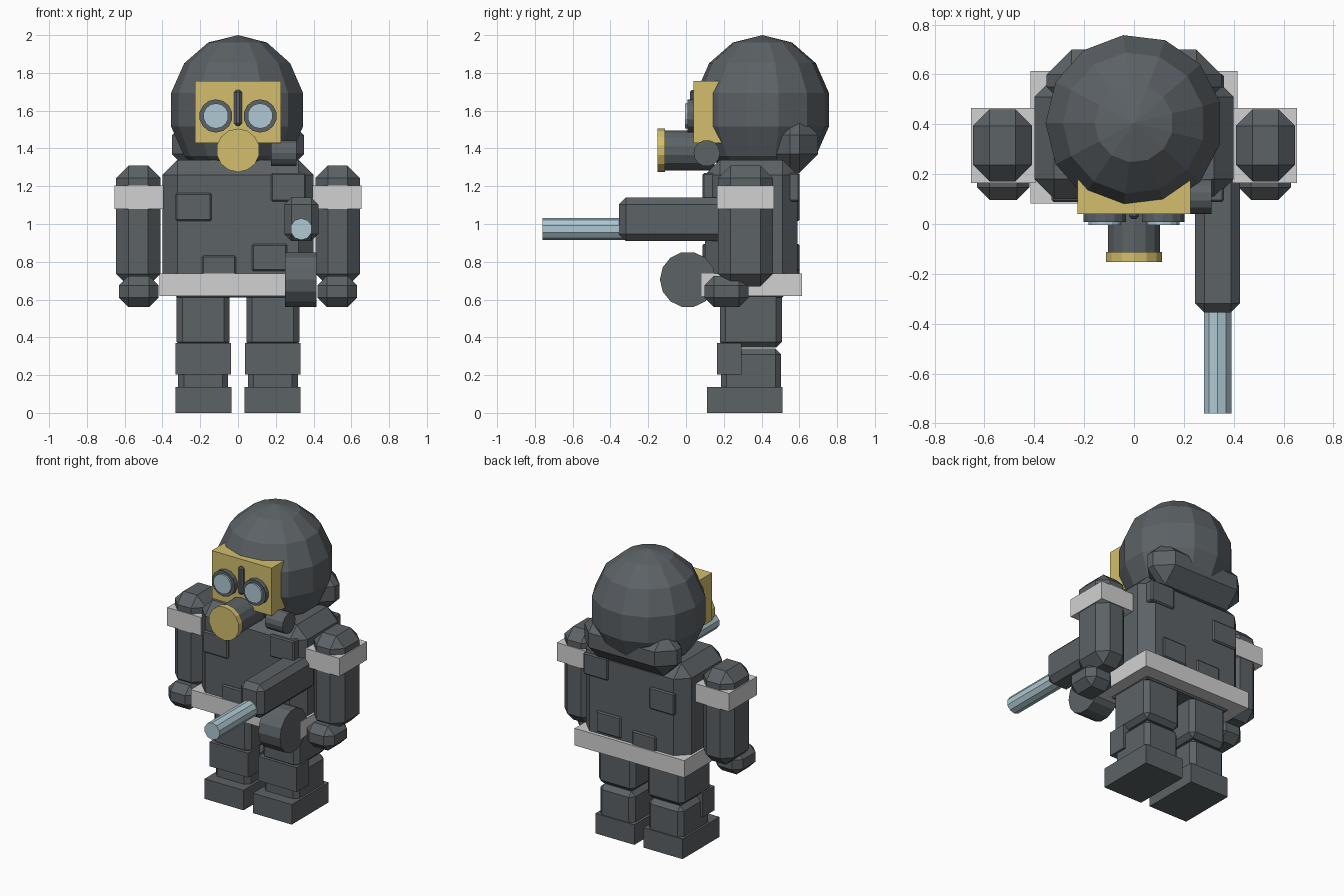
import bpy, bmesh, math
from mathutils import Matrix

if "Cube" in bpy.data.objects:
    bpy.data.objects.remove(bpy.data.objects["Cube"])


def material(name, rgb):
    m = bpy.data.materials.new(name)
    m.diffuse_color = (*rgb, 1)
    m.use_nodes = True
    m.node_tree.nodes["Principled BSDF"].inputs["Base Color"].default_value = m.diffuse_color
    return m


GREY = material("slate grey", (0.107, 0.122, 0.133))
YELLOW = material("brass yellow", (0.645, 0.515, 0.15))
WHITE = material("band white", (0.64, 0.64, 0.64))
PALE = material("pale blue", (0.43, 0.58, 0.645))


def finish(name, bm, mat):
    bmesh.ops.recalc_face_normals(bm, faces=bm.faces)
    me = bpy.data.meshes.new(name)
    bm.to_mesh(me)
    bm.free()
    me.materials.append(mat)
    ob = bpy.data.objects.new(name, me)
    bpy.context.collection.objects.link(ob)
    return ob


def box(name, x, y, z, mat=GREY, bevel=0.0):
    """Box from min/max pairs, with optional single-segment chamfer."""
    bm = bmesh.new()
    bmesh.ops.create_cube(bm, size=1)
    for v in bm.verts:
        v.co = [(a + b) / 2 + c * (b - a) for c, (a, b) in zip(v.co, (x, y, z))]
    if bevel:
        bmesh.ops.bevel(bm, geom=bm.edges[:], offset=bevel, segments=1,
                        affect='EDGES', profile=0.5)
    return finish(name, bm, mat)


def cylinder(name, axis, span, centre, radius, mat=GREY, sides=14):
    """Cylinder along x or y; centre gives the two remaining coordinates."""
    bm = bmesh.new()
    bmesh.ops.create_cone(bm, cap_ends=True, segments=sides, radius1=radius,
                          radius2=radius, depth=span[1] - span[0])
    mid = sum(span) / 2
    if axis == 'x':
        m = Matrix.Translation((mid, *centre)) @ Matrix.Rotation(math.pi / 2, 4, 'Y')
    else:
        m = Matrix.Translation((centre[0], mid, centre[1])) @ Matrix.Rotation(math.pi / 2, 4, 'X')
    bm.transform(m)
    return finish(name, bm, mat)


# Head: coarse, slightly tall sphere
bm = bmesh.new()
bmesh.ops.create_uvsphere(bm, u_segments=13, v_segments=7, radius=1)
bm.transform(Matrix.Translation((0, 0.405, 1.605)) @ Matrix.Diagonal((0.364, 0.364, 0.395, 1))
             @ Matrix.Rotation(math.pi / 2, 4, 'Z'))
finish("helmet", bm, GREY)

# Face mask with breathing filter
box("mask", (-0.227, 0.227), (0.04, 0.25), (1.43, 1.757), YELLOW)
box("nose_bridge", (-0.02, 0.02), (0.02, 0.06), (1.52, 1.71), GREY, 0.012)
cylinder("filter_body", 'y', (-0.12, 0.15), (0, 1.39), 0.106)
cylinder("filter_cap", 'y', (-0.152, -0.112), (0, 1.39), 0.115, YELLOW)
cylinder("side_canister", 'x', (0.175, 0.31), (0.11, 1.375), 0.07)
for s, side in ((-1, "left"), (1, "right")):
    cylinder("goggle_rim_" + side, 'y', (0.008, 0.06), (s * 0.117, 1.572), 0.088)
    cylinder("goggle_lens_" + side, 'y', (-0.004, 0.03), (s * 0.117, 1.572), 0.067, PALE)

# Torso, belt, bedroll, and armour patches showing on both faces
box("torso", (-0.4, 0.4), (0.1, 0.59), (0.61, 1.34), GREY, 0.08)
box("belt", (-0.416, 0.416), (0.083, 0.613), (0.62, 0.737), WHITE)
box("bedroll", (-0.35, 0.35), (0.45, 0.7), (1.27, 1.57), GREY, 0.1)
patches = ((-0.33, -0.14, 1.015, 1.165), (-0.19, -0.01, 0.69, 0.832),
           (0.075, 0.26, 0.75, 0.895), (0.175, 0.36, 1.12, 1.27))
for i, (x0, x1, z0, z1) in enumerate(patches):
    box(f"armour_patch_{i + 1}", (x0, x1), (0.088, 0.602), (z0, z1), GREY, 0.008)


# Limbs, one set per side
def pair(name, x, y, z, mat=GREY, bevel=0.0):
    box(name + "_right", x, y, z, mat, bevel)
    box(name + "_left", (-x[1], -x[0]), y, z, mat, bevel)


pair("arm", (0.41, 0.645), (0.17, 0.46), (0.67, 1.31), GREY, 0.066)
pair("arm_band", (0.395, 0.653), (0.165, 0.466), (1.08, 1.205), WHITE)
pair("hand", (0.42, 0.63), (0.097, 0.33), (0.56, 0.725), GREY, 0.05)
pair("thigh", (0.045, 0.325), (0.18, 0.507), (0.345, 0.66), GREY, 0.03)
pair("shin", (0.053, 0.317), (0.185, 0.503), (0.1, 0.34), GREY, 0.03)
pair("knee_pad", (0.038, 0.331), (0.163, 0.295), (0.203, 0.37))
pair("foot", (0.035, 0.331), (0.11, 0.51), (0, 0.137))

# Weapon with drum
box("weapon_body", (0.245, 0.425), (-0.355, 0.25), (0.91, 1.14), GREY, 0.037)
cylinder("weapon_barrel", 'y', (-0.76, -0.3), (0.335, 0.973), 0.058, PALE, 10)
cylinder("weapon_drum", 'x', (0.25, 0.415), (0.01, 0.706), 0.148)
